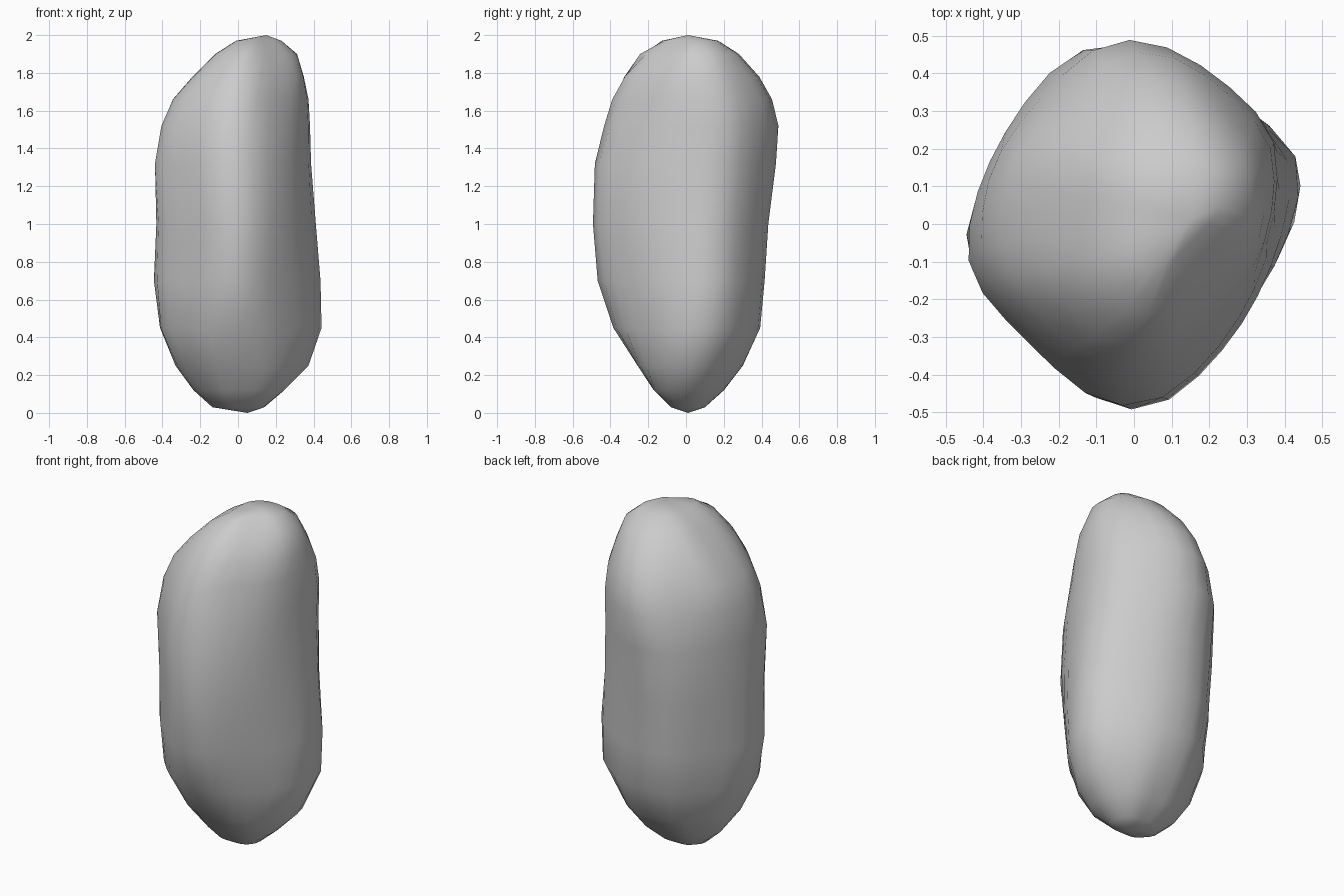
import bpy, bmesh
from math import cos, sin, pi, radians

if "Cube" in bpy.data.objects:
    bpy.data.objects.remove(bpy.data.objects["Cube"])

# Stone outline per level: z, then reach towards E, NE, N, NW, W, SW, S, SE
LEVELS = [
    (0.03, .14, .13, .10, .12, .14, .10, .08, .12),
    (0.12, .245, .23, .20, .22, .24, .18, .17, .23),
    (0.25, .38, .33, .30, .30, .335, .285, .255, .30),
    (0.45, .463, .445, .395, .375, .425, .385, .385, .355),
    (0.70, .465, .465, .42, .41, .467, .405, .475, .38),
    (1.00, .43, .445, .44, .436, .443, .41, .501, .41),
    (1.32, .395, .447, .483, .452, .453, .42, .49, .398),
    (1.52, .387, .45, .501, .415, .41, .393, .44, .355),
    (1.66, .378, .425, .463, .365, .345, .345, .40, .325),
    (1.78, .35, .38, .39, .30, .24, .28, .335, .29),
    (1.90, .313, .325, .28, .20, .12, .18, .25, .22),
    (1.97, .23, .25, .17, .08, .01, .08, .13, .14),
]
# Broad chipped-off flats: angle, reach at z = 0, change of reach with z
FLATS = [(-22, .43, -.045), (60, .39, .06), (155, .425, 0)]
SIDES = 28
POWER = 12  # roundness of the section corners


def section(bm, level):
    """Ring of vertices inside the rounded-off planes of a level."""
    z, *reach = level
    cx, cy = (reach[0] - reach[4]) / 2, (reach[2] - reach[6]) / 2
    planes = [(k * pi / 4, h) for k, h in enumerate(reach)]
    planes += [(radians(a), h + g * z) for a, h, g in FLATS]
    ring = []
    for i in range(SIDES):
        a = 2 * pi * i / SIDES
        total = 0
        for b, h in planes:
            dist = max(h - cx * cos(b) - cy * sin(b), 0.02)
            total += (max(cos(a - b), 0) / dist) ** POWER
        r = 1.005 * total ** (-1 / POWER)
        ring.append(bm.verts.new((cx + r * cos(a), cy + r * sin(a), z)))
    return ring


# Stone: lofted rings closed by a bottom and a top point
bm = bmesh.new()
rings = [section(bm, lv) for lv in LEVELS]
bottom = bm.verts.new((0.05, 0.01, 0))
top = bm.verts.new((0.15, 0.01, 2))
for i in range(SIDES):
    j = (i + 1) % SIDES
    for lo, hi in zip(rings, rings[1:]):
        bm.faces.new((lo[i], lo[j], hi[j], hi[i]))
    bm.faces.new((bottom, rings[0][j], rings[0][i]))
    bm.faces.new((top, rings[-1][i], rings[-1][j]))
bmesh.ops.recalc_face_normals(bm, faces=bm.faces)
for f in bm.faces:
    f.smooth = True
mesh = bpy.data.meshes.new("stone")
bm.to_mesh(mesh)
bm.free()
stone = bpy.data.objects.new("stone", mesh)
bpy.context.collection.objects.link(stone)
